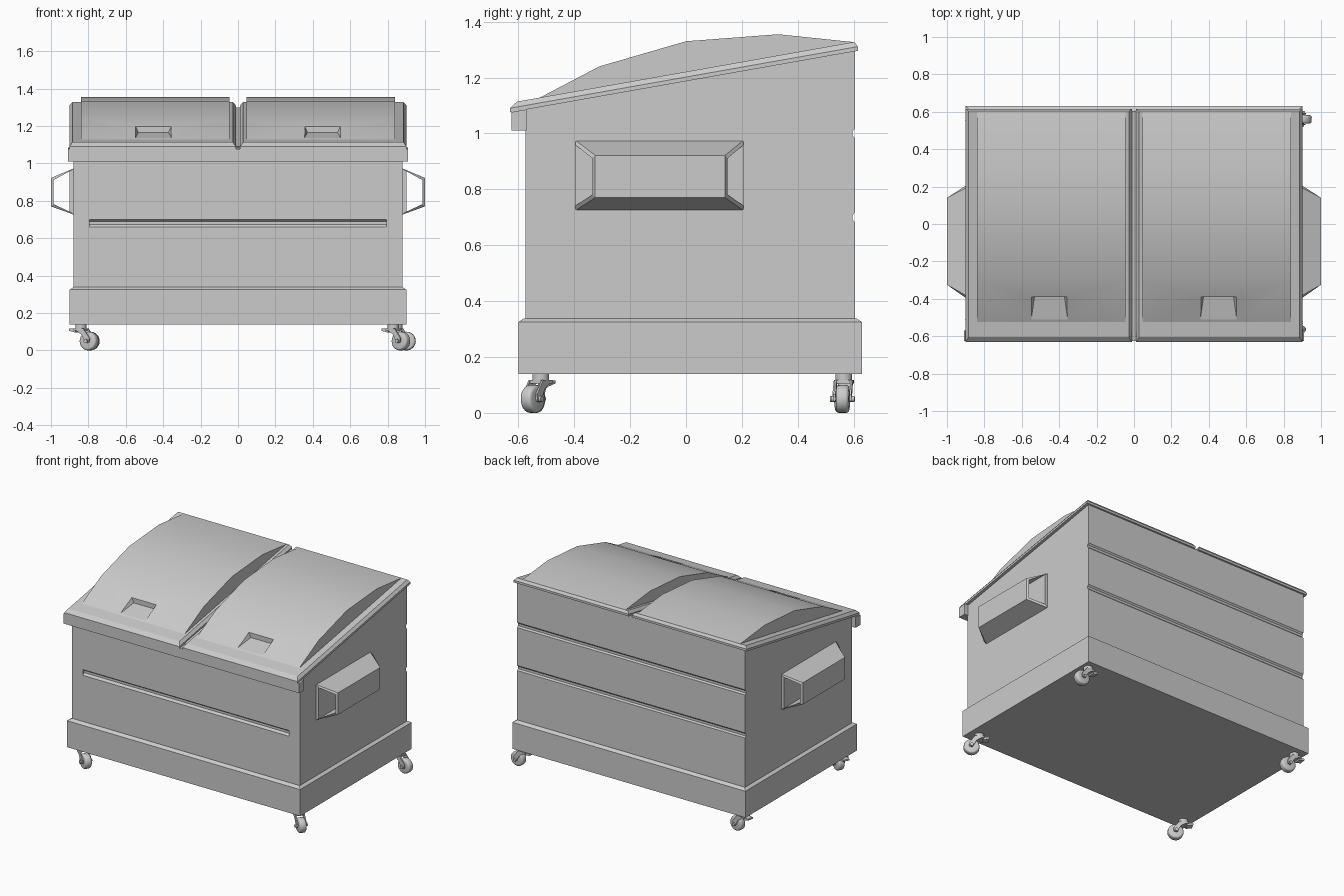
import bpy, bmesh, math
from mathutils import Matrix, Vector

if "Cube" in bpy.data.objects:
    bpy.data.objects.remove(bpy.data.objects["Cube"])


def finish(name, bm, smooth=None):
    bmesh.ops.recalc_face_normals(bm, faces=bm.faces)
    me = bpy.data.meshes.new(name)
    bm.to_mesh(me)
    bm.free()
    if smooth:
        me.shade_smooth()
        me.set_sharp_from_angle(angle=math.radians(smooth))
    ob = bpy.data.objects.new(name, me)
    bpy.context.collection.objects.link(ob)
    return ob


def prism(name, pts, a, b, axis='X', smooth=None):
    """Extrude a (y,z) profile along X, or an (x,z) profile along Y."""
    bm = bmesh.new()
    put = (lambda p, t: (t, p[0], p[1])) if axis == 'X' else (lambda p, t: (p[0], t, p[1]))
    lo = [bm.verts.new(put(p, a)) for p in pts]
    hi = [bm.verts.new(put(p, b)) for p in pts]
    bm.faces.new(lo)
    bm.faces.new(hi)
    n = len(pts)
    for i in range(n):
        j = (i + 1) % n
        bm.faces.new((lo[i], lo[j], hi[j], hi[i]))
    return finish(name, bm, smooth)


def loft(name, rings, close=False):
    """Join equal-length point rings; cap the ends or close back to the first."""
    bm = bmesh.new()
    vs = [[bm.verts.new(p) for p in r] for r in rings]
    n = len(rings[0])
    for k in range(len(vs) if close else len(vs) - 1):
        r, s = vs[k], vs[(k + 1) % len(vs)]
        for i in range(n):
            j = (i + 1) % n
            bm.faces.new((r[i], r[j], s[j], s[i]))
    if not close:
        bm.faces.new(vs[0])
        bm.faces.new(vs[-1])
    return finish(name, bm)


def rect(x0, x1, y0, y1, z):
    h = z if callable(z) else (lambda y: z)
    return [(x, y, h(y)) for x, y in ((x0, y0), (x1, y0), (x1, y1), (x0, y1))]


def cylinder(name, r, depth, loc, axis='Z', seg=20, bevel=0):
    bm = bmesh.new()
    bmesh.ops.create_cone(bm, cap_ends=True, segments=seg, radius1=r, radius2=r, depth=depth)
    if bevel:
        rim = [e for e in bm.edges if abs(e.verts[0].co.z - e.verts[1].co.z) < 1e-5]
        bmesh.ops.bevel(bm, geom=rim, offset=bevel, segments=3, profile=0.5, affect='EDGES')
    m = Matrix.Translation(loc)
    if axis == 'Y':
        m = m @ Matrix.Rotation(math.pi / 2, 4, 'X')
    bm.transform(m)
    return finish(name, bm, 40)


def cut(ob, cutter):
    mod = ob.modifiers.new("cut", 'BOOLEAN')
    mod.operation = 'DIFFERENCE'
    mod.solver = 'EXACT'
    mod.object = cutter
    cutter.hide_render = True
    cutter.display_type = 'WIRE'


def mirror(ob):
    ob.modifiers.new("mirror", 'MIRROR').use_axis[0] = True


def slope(dz):
    return lambda y: 1.187 + 0.177 * y + dz


top = slope(0)

# Bin body: sloped top, two full-width creases in the back, one groove in front
profile = [(-0.575, 0.15), (0.605, 0.15)]
for z in (0.70, 1.00):
    profile += [(0.605, z - 0.018), (0.596, z - 0.008), (0.596, z + 0.008), (0.605, z + 0.018)]
profile += [(0.605, top(0.605) + 0.005), (-0.575, top(-0.575) + 0.005)]
body = prism("bin_body", profile, -0.88, 0.88)
groove = prism("front_groove_cutter",
               [(-0.60, 0.66), (-0.575, 0.66), (-0.562, 0.674), (-0.562, 0.69),
                (-0.575, 0.70), (-0.60, 0.70)], -0.795, 0.795)
cut(body, groove)

# Base skirt with chamfered top
loft("base_skirt", [rect(-0.90, 0.90, -0.60, 0.63, 0.14),
                    rect(-0.90, 0.90, -0.60, 0.63, 0.325),
                    rect(-0.88, 0.88, -0.58, 0.61, 0.338)])

# Front lip under the lids
prism("front_lip", [(-0.625, 1.01), (-0.57, 1.01), (-0.57, top(-0.57)), (-0.625, top(-0.625))],
      -0.91, 0.91)

# Lids: chamfered sloping flange plus domed panel
flange = loft("lid_flange", [rect(0.012, 0.90, -0.63, 0.615, slope(0)),
                             rect(0.012, 0.90, -0.63, 0.615, slope(0.015)),
                             rect(0.028, 0.885, -0.605, 0.603, slope(0.034))])
mirror(flange)
dome = prism("lid_dome", [(-0.56, 1.109), (-0.31, 1.24), (0.0, 1.33), (0.33, 1.355),
                          (0.60, 1.327), (0.60, 1.30)], 0.046, 0.84, smooth=35)


# Lid hand recess
def recess_ring(z_front, z_back, wf, wb):
    c = 0.452
    return [(c - wf, -0.53, z_front), (c + wf, -0.53, z_front),
            (c + wb, -0.39, z_back), (c - wb, -0.39, z_back)]


recess = loft("hand_recess_cutter", [recess_ring(1.130, 1.165, 0.10, 0.08),
                                     recess_ring(1.165, 1.200, 0.11, 0.096),
                                     recess_ring(1.235, 1.270, 0.13, 0.128)])
cut(dome, recess)
mirror(dome)


# Side fork pockets: trapezoid tubes with slanted open ends
def pocket_ring(x0, x1, z, front):
    def y(x):
        t = max(0.0, (x - 0.90) / 0.10)
        return -0.395 + 0.07 * t if front else 0.205 - 0.065 * t
    pts = ((x0, z[0]), (x1, z[1]), (x1, z[2]), (x0, z[3]))
    return [(px, y(px), pz) for px, pz in pts]


outer, inner = (0.725, 0.77, 0.922, 0.975), (0.742, 0.782, 0.911, 0.958)
pocket = loft("fork_pocket", [pocket_ring(0.875, 1.0, outer, True),
                              pocket_ring(0.875, 1.0, outer, False),
                              pocket_ring(0.90, 0.986, inner, False),
                              pocket_ring(0.90, 0.986, inner, True)], close=True)
mirror(pocket)

# One swivel caster, trailing along local +x
fork = [(-0.028, 0.118), (0.03, 0.118), (0.068, 0.066), (0.066, 0.042), (0.044, 0.04), (0.02, 0.085)]
parts = [
    cylinder("caster_stem", 0.03, 0.04, (0, 0, 0.13)),
    cylinder("caster_wheel", 0.05, 0.046, (0.05, 0, 0.05), 'Y', 24, 0.012),
    cylinder("caster_axle", 0.011, 0.084, (0.05, 0, 0.05), 'Y', 10),
    prism("caster_fork_left", fork, 0.025, 0.032, 'Y'),
    prism("caster_fork_right", fork, -0.032, -0.025, 'Y'),
    prism("caster_fork_top", [(-0.028, 0.106), (0.03, 0.106), (0.03, 0.118), (-0.028, 0.118)],
          -0.032, 0.032, 'Y'),
    prism("caster_pedal", [(-0.06, 0.105), (-0.02, 0.095), (-0.02, 0.116), (-0.06, 0.116)],
          -0.022, 0.022, 'Y'),
]

# Four casters, each swivelled a little differently
spots = [(0.83, -0.52, -35), (0.85, 0.565, -4), (-0.84, -0.52, -28), (-0.84, 0.565, -8)]
for i, (x, y, ang) in enumerate(spots):
    m = Matrix.Translation((x, y, 0)) @ Matrix.Rotation(math.radians(ang), 4, 'Z')
    for part in parts:
        ob = part
        if i:
            ob = bpy.data.objects.new(part.name, part.data)
            bpy.context.collection.objects.link(ob)
        ob.matrix_world = m
